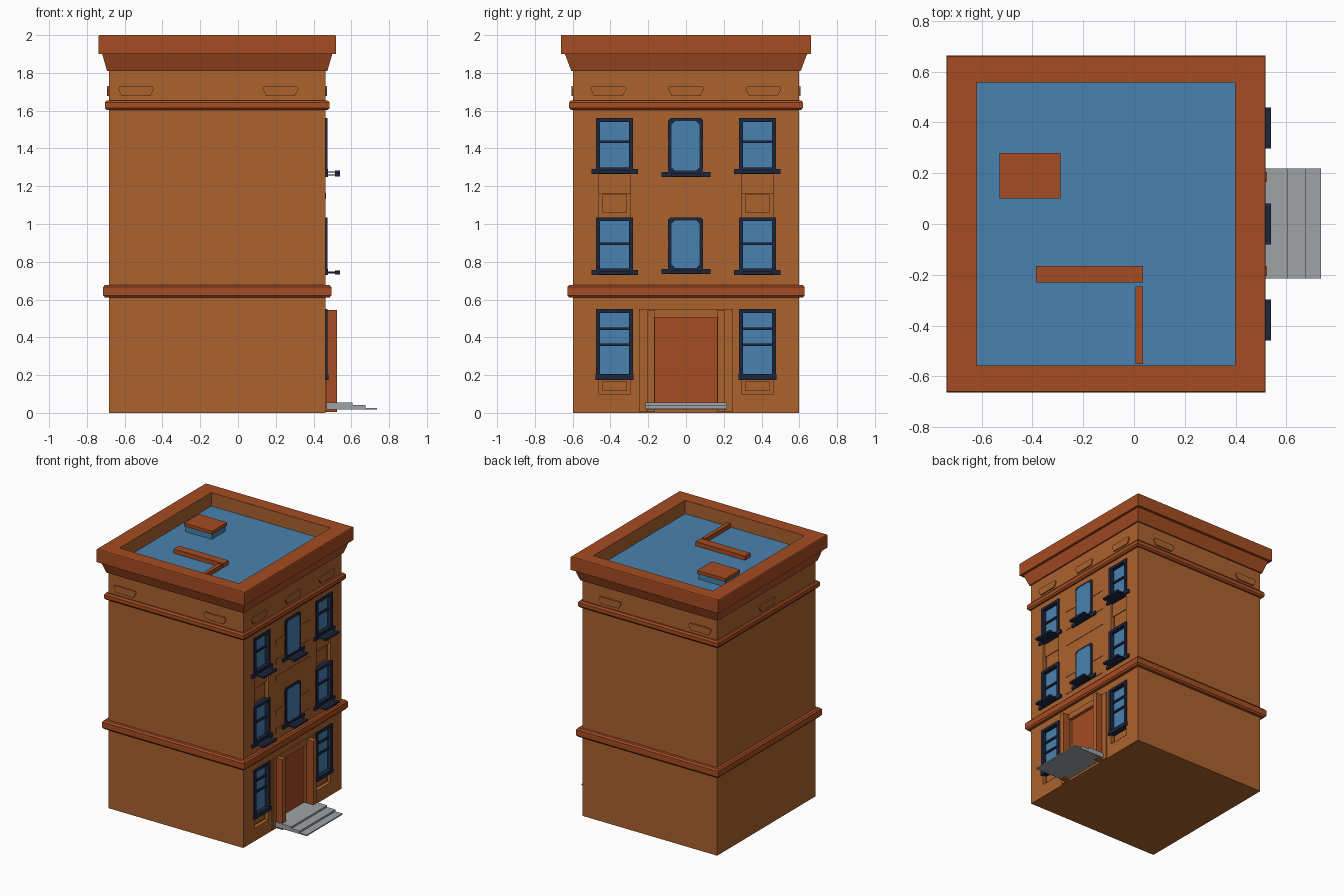
import bpy, bmesh

if "Cube" in bpy.data.objects:
    bpy.data.objects.remove(bpy.data.objects["Cube"])

def mat(name, rgb):
    m = bpy.data.materials.new(name)
    m.diffuse_color = (*rgb, 1)
    m.use_nodes = True
    m.node_tree.nodes["Principled BSDF"].inputs["Base Color"].default_value = m.diffuse_color
    return m

WALL = mat("brown_wall", (0.413, 0.122, 0.027))
TRIM = mat("red_trim", (0.376, 0.072, 0.016))
BLUE = mat("blue_glass", (0.065, 0.223, 0.429))
NAVY = mat("navy_frame", (0.012, 0.020, 0.048))
GREY = mat("grey_stone", (0.35, 0.366, 0.386))

X0, X1, Y = -0.683, 0.463, 0.597      # wall planes


def finish(name, bm, *mats):
    bmesh.ops.recalc_face_normals(bm, faces=bm.faces[:])
    me = bpy.data.meshes.new(name)
    bm.to_mesh(me)
    bm.free()
    for m in mats:
        me.materials.append(m)
    ob = bpy.data.objects.new(name, me)
    bpy.context.collection.objects.link(ob)
    return ob


def boxes(name, m, *bounds):
    """One object made of boxes given as x0, x1, y0, y1, z0, z1."""
    bm = bmesh.new()
    for a, b, c, d, e, f in bounds:
        vs = bmesh.ops.create_cube(bm, size=1)["verts"]
        for v in vs:
            v.co = (b if v.co.x > 0 else a, d if v.co.y > 0 else c, f if v.co.z > 0 else e)
    return finish(name, bm, m)


def plate(name, m, axis, d0, d1, pts):
    """Polygon of (u, z) points extruded along x or y."""
    bm = bmesh.new()
    place = lambda d, u, z: (d, u, z) if axis == "x" else (u, d, z)
    f = bm.faces.new([bm.verts.new(place(d0, u, z)) for u, z in pts])
    ext = bmesh.ops.extrude_face_region(bm, geom=[f])["geom"]
    for v in ext:
        if isinstance(v, bmesh.types.BMVert):
            v.co["xy".index(axis)] = d1
    return finish(name, bm, m)


def rings(name, profile, *mats, closed=False):
    """Rectangular rings around the building: profile of (z, dx, dy)."""
    bm = bmesh.new()
    loops = []
    for z, dx, dy in profile:
        loops.append([bm.verts.new(p) for p in (
            (X0 - dx, -Y - dy, z), (X1 + dx, -Y - dy, z), (X1 + dx, Y + dy, z), (X0 - dx, Y + dy, z))])
    pairs = list(zip(loops, loops[1:] + loops[:1])) if closed else list(zip(loops, loops[1:]))
    for a, b in pairs:
        for i in range(4):
            j = (i + 1) % 4
            bm.faces.new((a[i], a[j], b[j], b[i]))
    if not closed:
        bm.faces.new(loops[0])
        bm.faces.new(loops[-1])
    return finish(name, bm, *mats)


def chamfered(u0, u1, z0, z1, c):
    return [(u0 + c, z0), (u1 - c, z0), (u1, z0 + c), (u1, z1 - c),
            (u1 - c, z1), (u0 + c, z1), (u0, z1 - c), (u0, z0 + c)]


# Main walls with recessed window bays and doorway
walls = boxes("walls", WALL, (X0, X1, -Y, Y, 0, 1.89))
R = X1 - 0.028
cuts = [(R, 0.7, -0.165, 0.165, 0.02, 0.505)]
for y in (-0.378, 0.378):
    cuts += [(R, 0.7, y - 0.085, y + 0.085, a, b) for a, b in ((0.10, 0.545), (0.74, 1.555))]
cutter = boxes("cutter", WALL, *cuts)
cutter.hide_render = True
mod = walls.modifiers.new("recesses", "BOOLEAN")
mod.operation, mod.solver, mod.object = "DIFFERENCE", "EXACT", cutter
bpy.context.view_layer.objects.active = walls
bpy.ops.object.modifier_apply(modifier="recesses")
bpy.data.objects.remove(cutter)

# Belt courses and cornice with sunken roof
for name, a, b, o in (("lower_band", 0.61, 0.678, 0.031), ("upper_band", 1.603, 1.655, 0.022)):
    rings(name, [(a, o - 0.01, o - 0.01), (a + 0.012, o, o), (b - 0.012, o, o), (b, o - 0.01, o - 0.01)], TRIM)
cornice = rings("cornice", [(1.81, -0.02, -0.02), (1.81, 0.01, 0.01), (1.90, 0.036, 0.044), (1.90, 0.055, 0.066),
                            (1.995, 0.055, 0.066), (2.0, 0.052, 0.063), (2.0, -0.066, -0.04),
                            (1.88, -0.066, -0.04)], TRIM, WALL, closed=True)
for p in cornice.data.polygons:       # inner parapet faces
    c, n = p.center, p.normal
    if abs(n.z) < 0.1 and c.z > 1.85 and (c.x + 0.11) * n.x + c.y * n.y < 0:
        p.material_index = 1
boxes("roof_deck", BLUE, (X0 + 0.05, X1 - 0.05, -0.57, 0.57, 1.889, 1.897))

# Rooftop hatch and low walls
boxes("hatch_base", BLUE, (-0.52, -0.298, 0.108, 0.272, 1.89, 1.945))
boxes("hatch_lid", TRIM, (-0.53, -0.29, 0.10, 0.28, 1.94, 1.965))
boxes("roof_ridge", TRIM, (-0.385, 0.035, -0.23, -0.165, 1.89, 1.93), (0.005, 0.035, -0.55, -0.245, 1.89, 1.93))

# Frieze panels
trap = lambda u: [(u - 0.075, 1.678), (u + 0.075, 1.678), (u + 0.095, 1.715), (u + 0.085, 1.73),
                  (u - 0.085, 1.73), (u - 0.095, 1.715)]
for u in (-0.41, 0, 0.41):
    plate("frieze_panel", WALL, "x", X1 - 0.01, X1 + 0.009, trap(u))
plate("frieze_panel", WALL, "x", X0 + 0.01, X0 - 0.01, trap(0))
for u in (-0.54, 0.225):
    for s in (-1, 1):
        plate("frieze_panel", WALL, "y", s * (Y - 0.01), s * (Y + 0.01), trap(u))


def sill(y, half, z):
    boxes("window_sill", NAVY, (X1 - 0.02, X1 + 0.014, y - half, y + half, z - 0.01, z + 0.016),
          (X1, 0.52, y - 0.08, y + 0.08, z - 0.003, z + 0.003),
          (0.513, 0.54, y - 0.08, y + 0.08, z - 0.008, z + 0.008))


# Side windows: glass, frame, meeting rails and sill
F = X1 + 0.01
for y in (-0.378, 0.378):
    for z0, z1, rails in ((0.185, 0.55, (0.36, 0.445)), (0.745, 1.035, (0.895,)), (1.28, 1.56, (1.435,))):
        boxes("side_glass", BLUE, (R - 0.005, R + 0.008, y - 0.085, y + 0.085, z0, z1 - 0.005))
        bars = [(R, F, y + s * 0.087 - 0.011, y + s * 0.087 + 0.011, z0, z1) for s in (-1, 1)]
        bars += [(R, F, y - 0.095, y + 0.095, z1 - 0.02, z1), (R, F, y - 0.095, y + 0.095, z0, z0 + 0.02)]
        bars += [(R, R + 0.02, y - 0.085, y + 0.085, r - 0.007, r + 0.007) for r in rails]
        boxes("side_window_frame", NAVY, *bars)
        if z0 > 0.5:
            sill(y, 0.123, z0 - 0.005)
        else:
            boxes("ground_sill", NAVY, (R, F + 0.005, y - 0.1, y + 0.1, z0 - 0.01, z0 + 0.02))
    # raised panels under the windows
    boxes("spandrel_panel", WALL, (R - 0.005, R + 0.012, y - 0.065, y + 0.065, 1.06, 1.155),
          (R - 0.005, R + 0.012, y - 0.065, y + 0.065, 0.115, 0.165),
          (R - 0.005, R + 0.012, y - 0.085, y + 0.085, 1.16, 1.27))

# Centre windows with clipped corners
for z0, z1 in ((0.75, 1.035), (1.265, 1.56)):
    plate("centre_frame", NAVY, "x", X1 - 0.01, X1 + 0.008, chamfered(-0.095, 0.09, z0, z1, 0.012))
    plate("centre_glass", BLUE, "x", X1, X1 + 0.011, chamfered(-0.077, 0.072, z0 + 0.018, z1 - 0.016, 0.018))
    sill(0, 0.13, z0 - 0.005)

# Thin wall courses behind the centre windows
boxes("wall_courses", WALL, *[(X1 - 0.01, X1 + 0.003, -0.207, 0.207, z - 0.017, z + 0.017)
                              for z in (0.75, 0.89, 1.15, 1.28, 1.43)])

# Doorway: door, outer casing, projecting jambs with red sides, lintel
boxes("door", TRIM, (R - 0.005, R + 0.01, -0.165, 0.165, 0.02, 0.505))
boxes("door_casing", WALL, *[(X1 - 0.01, X1 + 0.008, s * 0.225 - 0.025, s * 0.225 + 0.025, 0.005, 0.55)
                             for s in (-1, 1)], (X1 - 0.01, X1 + 0.008, -0.2, 0.2, 0.505, 0.55))
jambs = boxes("door_jambs", WALL, *[(X1 - 0.02, 0.523, s * 0.186 - 0.019, s * 0.186 + 0.019, 0.005, 0.545)
                                    for s in (-1, 1)])
jambs.data.materials.append(TRIM)
for p in jambs.data.polygons:
    if abs(p.normal.y) > 0.9:
        p.material_index = 1

# Front steps
boxes("front_steps", GREY, (R, 0.735, -0.215, 0.218, 0.018, 0.027), (R, 0.675, -0.215, 0.218, 0.027, 0.041),
      (R, 0.605, -0.215, 0.218, 0.041, 0.055))
